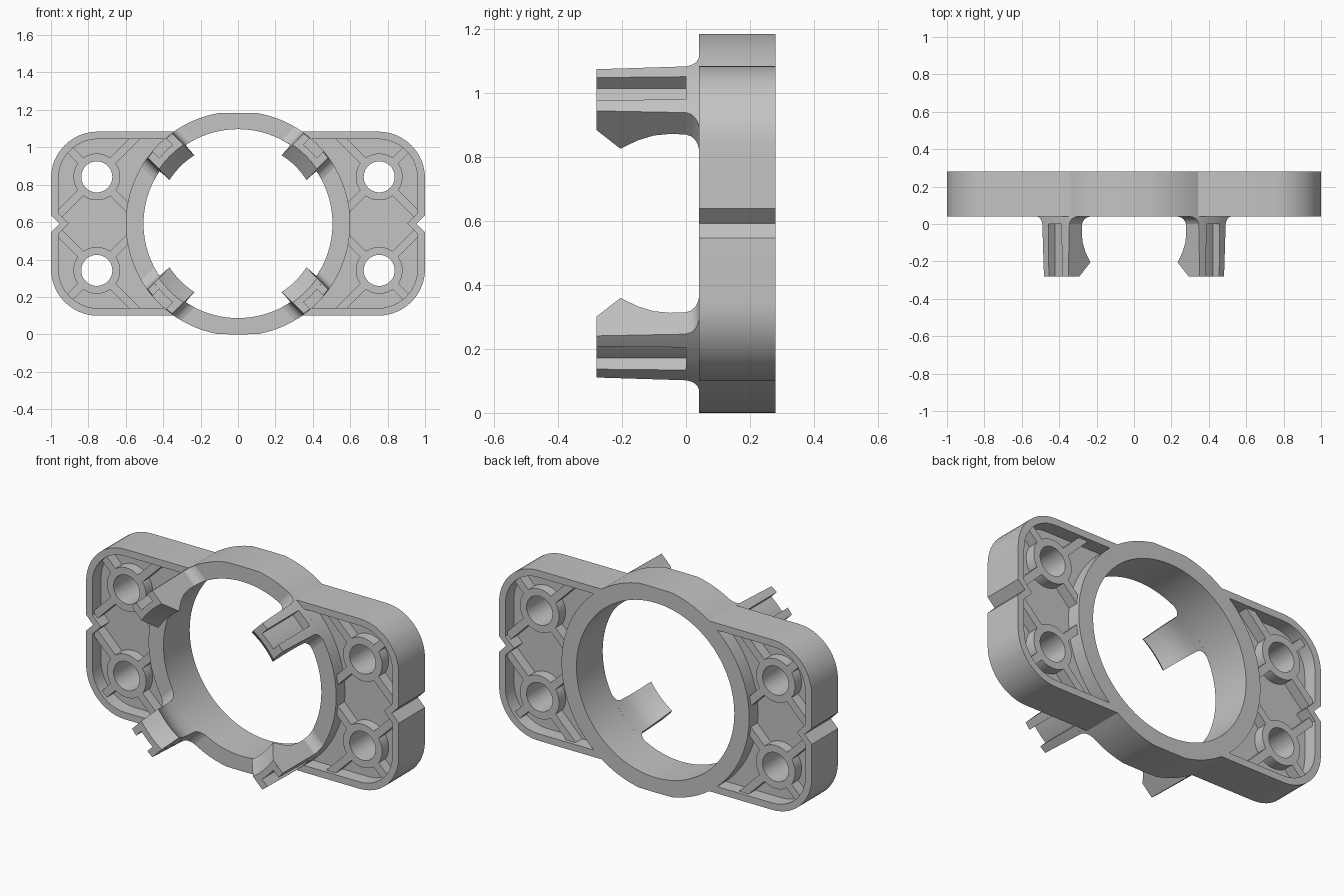
import bpy, bmesh
from math import sin, cos, pi, radians, sqrt, asin

if "Cube" in bpy.data.objects:
    bpy.data.objects.remove(bpy.data.objects["Cube"])

CZ = 0.592            # height of the ring centre
Y0, Y1 = 0.04, 0.28   # front and back of the bracket
R_IN, R_OUT = 0.505, 0.60

grey = bpy.data.materials.new("plain grey")
grey.diffuse_color = (0.55, 0.55, 0.55, 1)
grey.use_nodes = True
grey.node_tree.nodes["Principled BSDF"].inputs["Base Color"].default_value = grey.diffuse_color


def finish(ob):
    ob.data.materials.append(grey)
    bpy.ops.object.select_all(action='DESELECT')
    ob.select_set(True)
    bpy.context.view_layer.objects.active = ob
    bpy.ops.object.shade_smooth_by_angle(angle=radians(30))


def arc(cx, cz, r, a0, a1, n):
    return [(cx + r * cos(a0 + (a1 - a0) * i / n), cz + r * sin(a0 + (a1 - a0) * i / n))
            for i in range(n + 1)]


def circle(cx, cz, r, n=48):
    return arc(cx, cz, r, 0, 2 * pi, n)[:-1]


def slab(name, loops, y0, y1):
    """Flat profile (with nested holes) in the xz plane, given depth along y."""
    cu = bpy.data.curves.new(name, 'CURVE')
    cu.dimensions = '2D'
    cu.fill_mode = 'BOTH'
    cu.extrude = (y1 - y0) / 2
    for pts in loops:
        sp = cu.splines.new('POLY')
        sp.points.add(len(pts) - 1)
        for p, (x, z) in zip(sp.points, pts):
            p.co = (x, z, 0, 1)
        sp.use_cyclic_u = True
    tmp = bpy.data.objects.new(name + "_curve", cu)
    bpy.context.collection.objects.link(tmp)
    bpy.context.view_layer.update()
    me = bpy.data.meshes.new_from_object(
        tmp.evaluated_get(bpy.context.evaluated_depsgraph_get()))
    bpy.data.objects.remove(tmp)
    # stand the profile upright and merge cap and side borders
    bm = bmesh.new()
    bm.from_mesh(me)
    for v in bm.verts:
        x, z, d = v.co
        v.co = (x, (y0 + y1) / 2 - d, z + CZ)
    bmesh.ops.remove_doubles(bm, verts=bm.verts, dist=1e-5)
    bmesh.ops.recalc_face_normals(bm, faces=bm.faces)
    bm.to_mesh(me)
    bm.free()
    me.name = name
    me.materials.clear()
    ob = bpy.data.objects.new(name, me)
    bpy.context.collection.objects.link(ob)
    finish(ob)


def loft(name, sections):
    bm = bmesh.new()
    rings = [[bm.verts.new(p) for p in s] for s in sections]
    n = len(rings[0])
    for a, b in zip(rings, rings[1:]):
        for i in range(n):
            j = (i + 1) % n
            bm.faces.new((a[i], a[j], b[j], b[i]))
    bm.faces.new(rings[0])
    bm.faces.new(rings[-1])
    bmesh.ops.recalc_face_normals(bm, faces=bm.faces)
    me = bpy.data.meshes.new(name)
    bm.to_mesh(me)
    bm.free()
    ob = bpy.data.objects.new(name, me)
    bpy.context.collection.objects.link(ob)
    finish(ob)


# Frame: outer outline with side notches, two pockets and the large bore
quad = [(0.955, 0), (1, 0.046), *arc(0.75, 0.242, 0.25, 0, pi / 2, 12),
        *arc(0, 0, R_OUT, asin(0.492 / R_OUT), asin(0.591 / R_OUT), 10), (0, 0.592)]
right = [(x, -z) for x, z in quad[:0:-1]] + quad
outline = right + [(-x, z) for x, z in right[-2:0:-1]]
half = [(0.905, 0), (0.96, 0.055), *arc(0.75, 0.242, 0.21, 0, pi / 2, 12),
        *arc(0, 0, R_OUT, asin(0.452 / R_OUT), 0, 14)]
pocket_r = half + [(x, -z) for x, z in half[-2:0:-1]]
pocket_l = [(-x, z) for x, z in pocket_r]
slab("frame", [outline, pocket_r, pocket_l, circle(0, 0, R_IN, 96)], Y0, Y1)

# Webs, screw bosses and diagonal ribs
for side, sx, pocket in (("right", 1, pocket_r), ("left", -1, pocket_l)):
    slab("web_" + side,
         [pocket, circle(sx * 0.755, 0.25, 0.083), circle(sx * 0.755, -0.25, 0.083)], 0.12, 0.20)
    for level, sz in (("upper", 1), ("lower", -1)):
        cx, cz = sx * 0.755, sz * 0.25
        slab(f"boss_{level}_{side}", [circle(cx, cz, 0.125), circle(cx, cz, 0.083)], 0.06, 0.26)
        for dx, dz, length in ((1, 1, 0.235), (-1, 1, 0.305), (1, -1, 0.305), (-1, -1, 0.25)):
            ux, uz = sx * dx * sqrt(0.5), sz * dz * sqrt(0.5)
            w = 0.022
            rib = [(cx + ux * t - uz * s, cz + uz * t + ux * s)
                   for t, s in ((0.11, -w), (length, -w), (length, w), (0.11, w))]
            slab(f"rib_{level}_{side}", [rib], 0.06, 0.26)


# Snap clips: hooked fingers with a flared root and an outer slot
def section(a, y, r0, r1, s0, s1, n=8):
    ss = [s0 + (s1 - s0) * i / n for i in range(n + 1)]
    pts = [(s, sqrt(r0 * r0 - s * s)) for s in ss] + [(s, sqrt(r1 * r1 - s * s)) for s in ss[::-1]]
    return [(r * cos(a) - s * sin(a), y, CZ + r * sin(a) + s * cos(a)) for s, r in pts]


SLOT = 0.548
FINGER = [  # y, inner radius, outer radius, half width
    (-0.28, 0.513, SLOT, 0.092), (-0.205, 0.434, SLOT, 0.094), (-0.15, 0.473, SLOT, 0.096),
    (-0.10, 0.496, SLOT, 0.098), (-0.05, R_IN, SLOT, 0.1), (0, R_IN, SLOT, 0.102),
    (0, R_IN, 0.6, 0.102), (0.015, R_IN, 0.6, 0.108), (0.028, R_IN, 0.6, 0.12),
    (0.036, R_IN, 0.6, 0.135), (0.041, R_IN, 0.6, 0.155)]
for k in range(4):
    a = radians(45 + 90 * k)
    loft(f"clip_{k + 1}", [section(a, y, r0, r1, -h, h) for y, r0, r1, h in FINGER])
    for sg in (1, -1):
        loft(f"clip_prong_{k + 1}",
             [section(a, y, SLOT, r, sg * 0.05, sg * h, 3)
              for y, r, h in ((-0.28, 0.596, 0.092), (0, 0.6, 0.102))])
